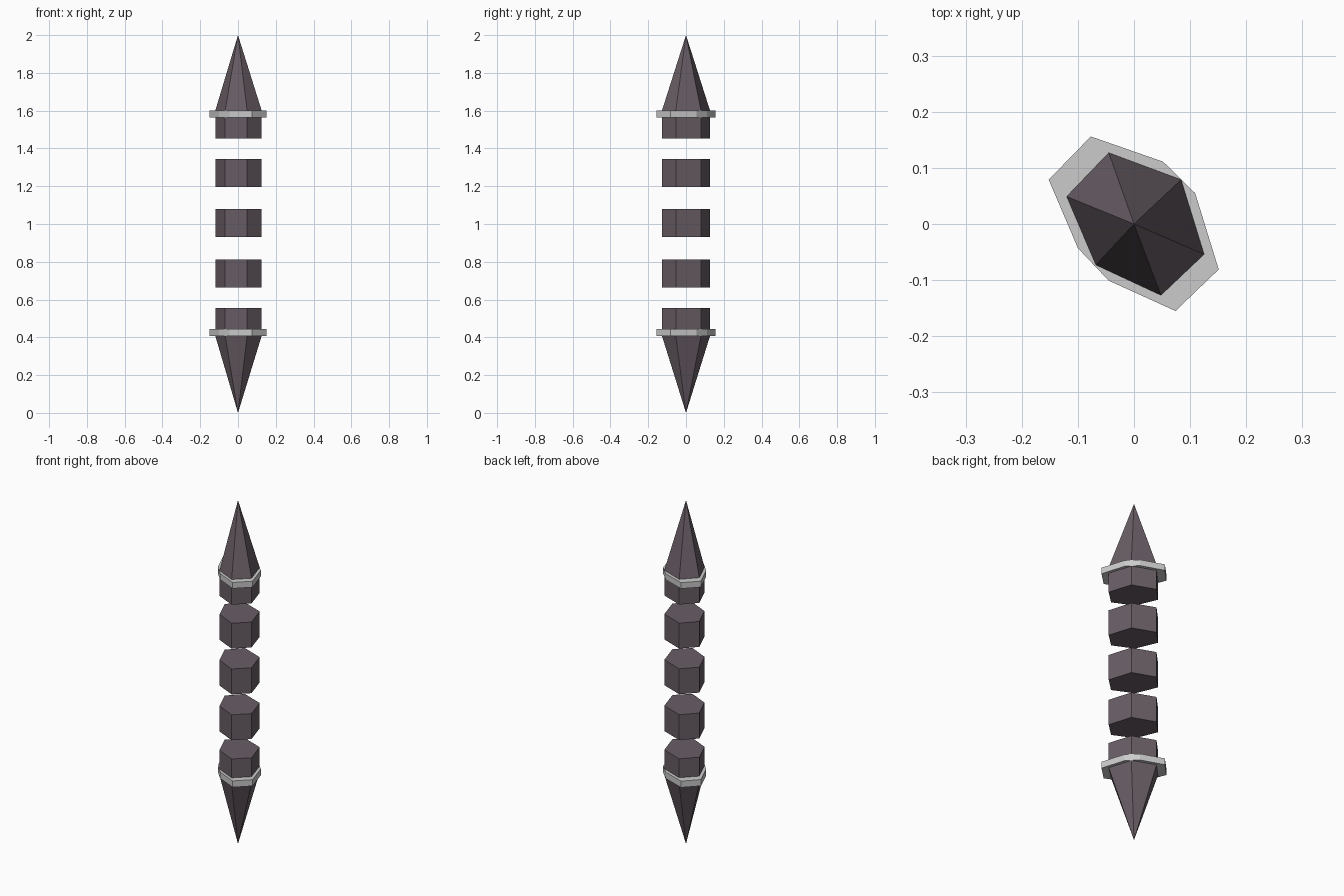
import bpy, bmesh

if "Cube" in bpy.data.objects:
    bpy.data.objects.remove(bpy.data.objects["Cube"])

# Cross-sections, counter-clockwise seen from above
SHAFT = [(-0.12, 0.049), (-0.068, -0.073), (0.048, -0.127),
         (0.125, -0.054), (0.084, 0.079), (-0.045, 0.127)]
COLLAR = [(-0.152, 0.079), (-0.1, -0.043), (-0.045, -0.101), (0.074, -0.155),
          (0.151, -0.081), (0.109, 0.055), (0.052, 0.111), (-0.077, 0.156)]

stone = bpy.data.materials.new("dark_stone")
stone.diffuse_color = (0.14, 0.11, 0.13, 1)
stone.use_nodes = True
stone.node_tree.nodes["Principled BSDF"].inputs["Base Color"].default_value = stone.diffuse_color


def finish(name, bm, mat=None):
    bmesh.ops.recalc_face_normals(bm, faces=bm.faces)
    mesh = bpy.data.meshes.new(name)
    bm.to_mesh(mesh)
    bm.free()
    if mat:
        mesh.materials.append(mat)
    obj = bpy.data.objects.new(name, mesh)
    bpy.context.collection.objects.link(obj)


def prism(name, outline, z0, z1, mat=None):
    bm = bmesh.new()
    face = bm.faces.new([bm.verts.new((x, y, z0)) for x, y in outline])
    ext = bmesh.ops.extrude_face_region(bm, geom=[face], use_keep_orig=True)
    top = [v for v in ext["geom"] if isinstance(v, bmesh.types.BMVert)]
    bmesh.ops.translate(bm, verts=top, vec=(0, 0, z1 - z0))
    finish(name, bm, mat)


def spike(name, outline, z_base, z_tip, mat):
    bm = bmesh.new()
    ring = [bm.verts.new((x, y, z_base)) for x, y in outline]
    tip = bm.verts.new((0, 0, z_tip))
    bm.faces.new(ring)
    for a, b in zip(ring, ring[1:] + ring[:1]):
        bm.faces.new((a, b, tip))
    finish(name, bm, mat)


# Pointed ends
spike("top_spike", SHAFT, 1.601, 2.0, stone)
spike("bottom_spike", SHAFT, 0.407, 0.0, stone)

# Floating shaft segments; the end ones touch the spikes
for i, (z0, z1) in enumerate([(0.407, 0.555), (0.664, 0.812), (0.931, 1.079),
                              (1.197, 1.345), (1.453, 1.601)]):
    prism(f"shaft_segment_{i + 1}", SHAFT, z0, z1, stone)

# Grey collars at the spike bases
prism("bottom_collar", COLLAR, 0.408, 0.445)
prism("top_collar", COLLAR, 1.565, 1.6)
